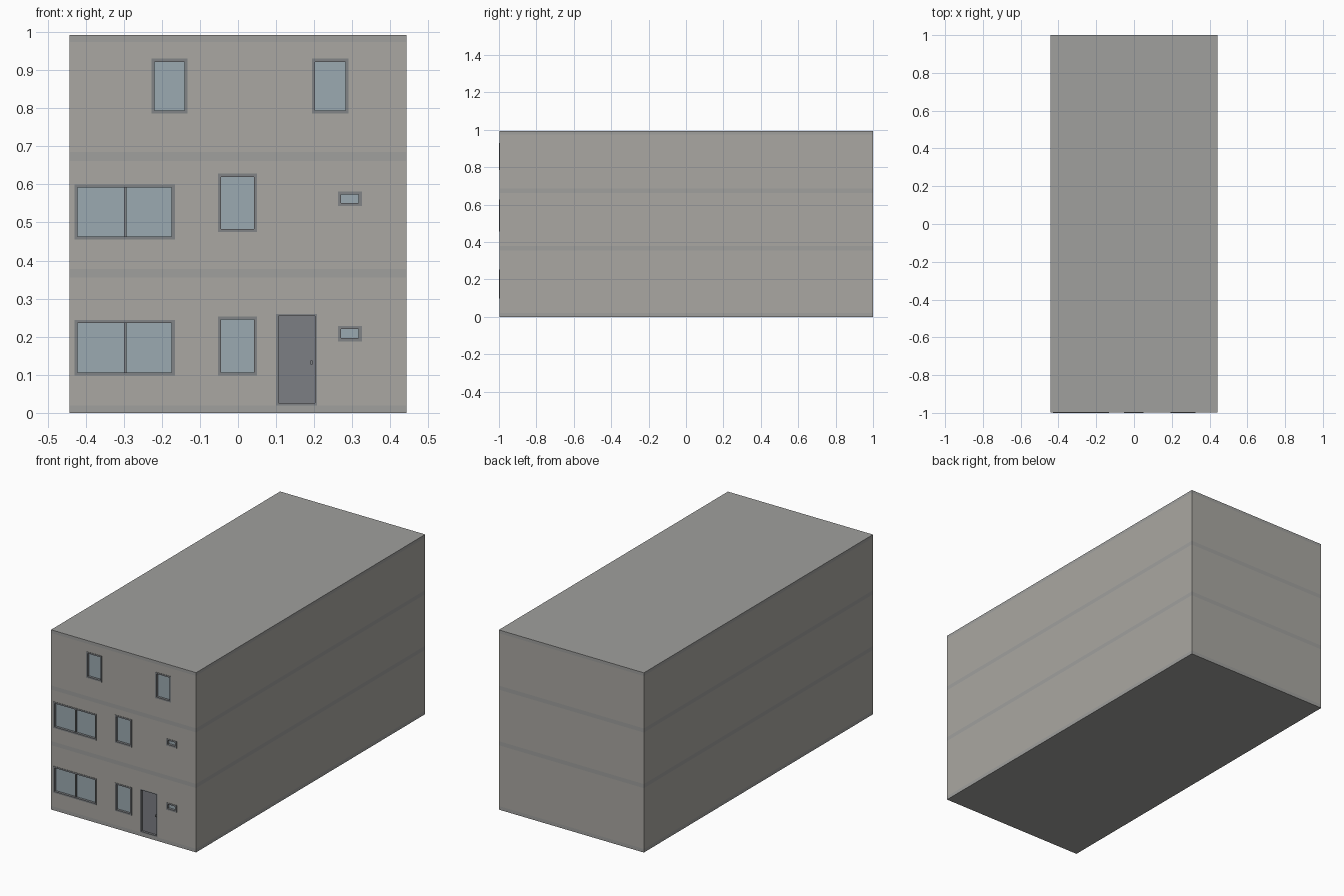
import bpy, bmesh
from mathutils import Matrix, Vector

if "Cube" in bpy.data.objects:
    bpy.data.objects.remove(bpy.data.objects["Cube"])

HW, Y0, Y1, T = 0.443, -0.998, 1.0, 0.03   # half width, front, back, wall thickness


def mat(name, c):
    m = bpy.data.materials.new(name)
    m.diffuse_color = (*c, 1)
    m.use_nodes = True
    m.node_tree.nodes["Principled BSDF"].inputs["Base Color"].default_value = m.diffuse_color
    return m


WALL = mat("render", (0.40, 0.39, 0.36))
SLAB = mat("concrete", (0.35, 0.35, 0.34))
FRAME = mat("frame", (0.22, 0.23, 0.24))
GLASS = mat("glass", (0.33, 0.40, 0.44))
DOOR = mat("door", (0.20, 0.21, 0.23))


def boxes(name, spans, material=None):
    """One object made of axis-aligned boxes (x0, x1, y0, y1, z0, z1)."""
    bm = bmesh.new()
    for x0, x1, y0, y1, z0, z1 in spans:
        centre = Vector((x0 + x1, y0 + y1, z0 + z1)) / 2
        size = Matrix.Diagonal((x1 - x0, y1 - y0, z1 - z0, 1))
        bmesh.ops.create_cube(bm, size=1, matrix=Matrix.Translation(centre) @ size)
    me = bpy.data.meshes.new(name)
    bm.to_mesh(me)
    bm.free()
    ob = bpy.data.objects.new(name, me)
    bpy.context.collection.objects.link(ob)
    if material:
        me.materials.append(material)
    return ob


def frame_bars(x0, x1, z0, z1, y0, y1, w, mullion=None):
    bars = [(x0, x0 + w, y0, y1, z0, z1), (x1 - w, x1, y0, y1, z0, z1),
            (x0 + w, x1 - w, y0, y1, z0, z0 + w), (x0 + w, x1 - w, y0, y1, z1 - w, z1)]
    if mullion is not None:
        bars.append((mullion - 0.003, mullion + 0.003, y0 + 0.004, y1, z0 + w, z1 - w))
    return bars


# Openings in the front wall, by storey: name, x0, x1, z0, z1, mullion
storeys = [
    ("ground", 0.02, 0.355, [
        ("wide_window", -0.429, -0.166, 0.098, 0.244, -0.296),
        ("tall_window", -0.052, 0.050, 0.098, 0.253, None),
        ("small_window", 0.262, 0.325, 0.188, 0.228, None),
        ("door", 0.100, 0.208, 0.020, 0.260, None)]),
    ("middle", 0.378, 0.662, [
        ("wide_window", -0.429, -0.166, 0.455, 0.600, -0.296),
        ("tall_window", -0.052, 0.050, 0.475, 0.628, None),
        ("small_window", 0.262, 0.325, 0.543, 0.581, None)]),
    ("top", 0.685, 0.974, [
        ("left_window", -0.227, -0.132, 0.786, 0.930, None),
        ("right_window", 0.194, 0.290, 0.786, 0.930, None)]),
]

# Floor slabs and flat roof, flush with the walls
for name, z0, z1 in (("ground_slab", 0, 0.02), ("middle_slab", 0.355, 0.378),
                     ("top_slab", 0.662, 0.685), ("roof_slab", 0.974, 0.992)):
    boxes(name, [(-HW, HW, Y0, Y1, z0, z1)], SLAB)

for level, z0, z1, openings in storeys:
    # Side and back walls
    boxes(level + "_walls", [(-HW, -HW + T / 3, Y0 + T, Y1, z0, z1),
                             (HW - T / 3, HW, Y0 + T, Y1, z0, z1),
                             (-HW + T / 3, HW - T / 3, Y1 - T, Y1, z0, z1)], WALL)
    # Front wall with openings cut through
    front = boxes(level + "_front_wall", [(-HW, HW, Y0, Y0 + T, z0, z1)], WALL)
    cutter = boxes(level + "_cutter",
                   [(a, b, Y0 - 0.1, Y0 + 0.1, c - 0.01 * (n == "door"), d)
                    for n, a, b, c, d, _ in openings])
    cutter.hide_render = True
    cutter.hide_set(True)
    cut = front.modifiers.new("openings", 'BOOLEAN')
    cut.object = cutter
    cut.operation = 'DIFFERENCE'
    cut.solver = 'EXACT'

    for n, a, b, c, d, mull in openings:
        name = f"{level}_{n}"
        if n == "door":
            # Door leaf, casing and handle
            w = 0.006
            boxes(name + "_frame", frame_bars(a, b, c, d, Y0, Y0 + T, w), FRAME)
            boxes(name + "_leaf", [(a + w, b - w, Y0 + 0.012, Y0 + 0.025, c + w, d - w)], DOOR)
            boxes(name + "_handle", [(b - 0.018, b - 0.012, Y0 + 0.003, Y0 + 0.012, 0.127, 0.137)], FRAME)
        else:
            # Slightly proud frame with recessed pane
            w = 0.008
            boxes(name + "_frame", frame_bars(a, b, c, d, -1.0, Y0 + T, w, mull), FRAME)
            boxes(name + "_pane", [(a + w, b - w, Y0 + 0.011, Y0 + 0.017, c + w, d - w)], GLASS)
